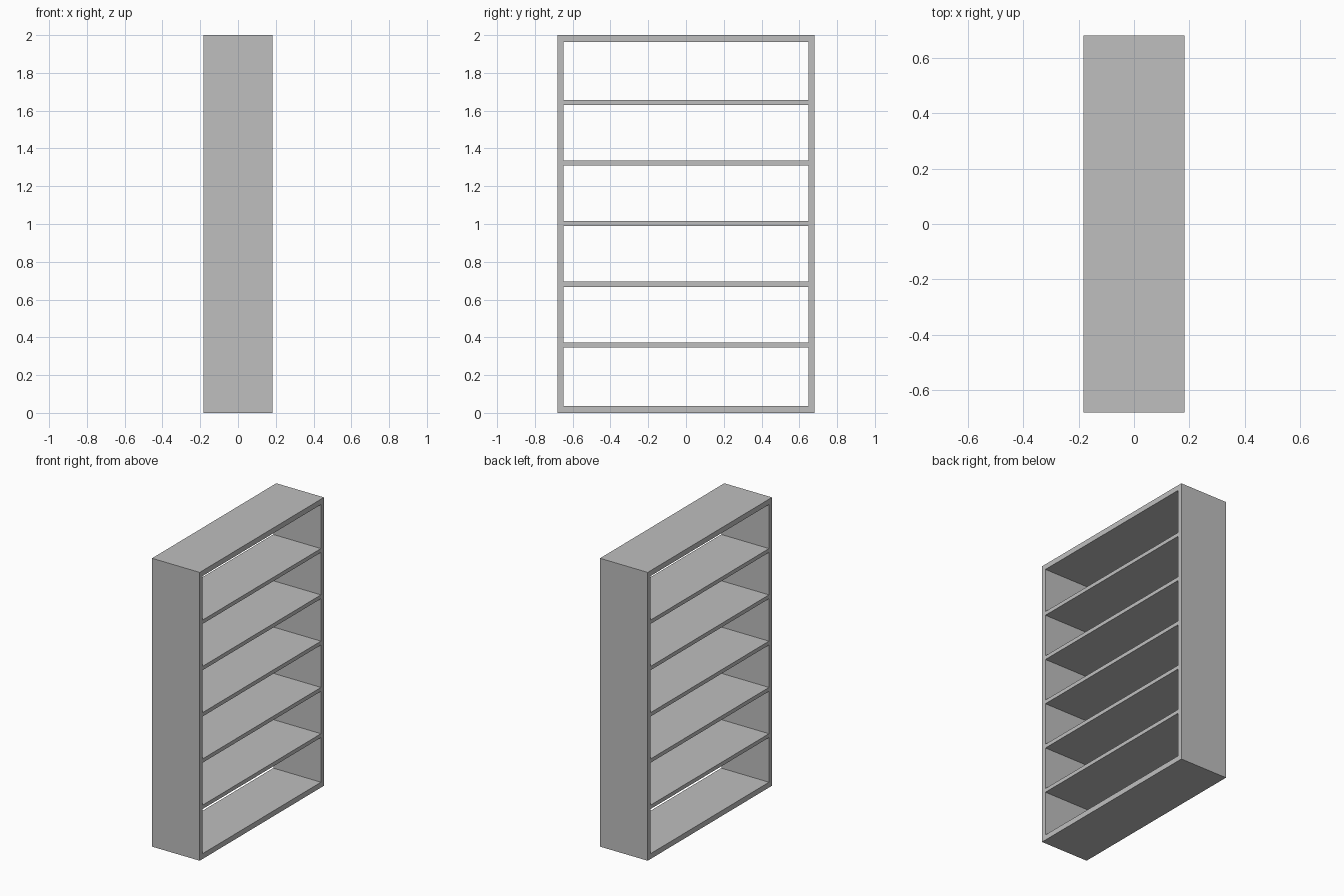
import bpy
import bmesh

# Remove the default cube
cube = bpy.data.objects.get("Cube")
if cube:
    bpy.data.objects.remove(cube, do_unlink=True)

HALF_DEPTH, HALF_WIDTH, HEIGHT = 0.183, 0.681, 2.0
SIDE, CAP, SHELF = 0.033, 0.037, 0.027
INNER = HALF_WIDTH - SIDE

grey = bpy.data.materials.new("plain grey")
grey.use_nodes = True
colour = (0.52, 0.52, 0.52, 1)
grey.diffuse_color = colour
grey.node_tree.nodes["Principled BSDF"].inputs["Base Color"].default_value = colour


def finish(name, bm):
    mesh = bpy.data.meshes.new(name)
    bmesh.ops.recalc_face_normals(bm, faces=bm.faces)
    bm.to_mesh(mesh)
    bm.free()
    mesh.materials.append(grey)
    obj = bpy.data.objects.new(name, mesh)
    bpy.context.collection.objects.link(obj)
    return obj


def rectangle(bm, half_y, low, high):
    corners = ((-half_y, low), (half_y, low), (half_y, high), (-half_y, high))
    return [bm.verts.new((-HALF_DEPTH, y, z)) for y, z in corners]


# Outer frame: a rectangular ring extruded through the depth, open on both faces
bm = bmesh.new()
outer = rectangle(bm, HALF_WIDTH, 0, HEIGHT)
inner = rectangle(bm, INNER, CAP, HEIGHT - CAP)
ring = []
for i in range(4):
    j = (i + 1) % 4
    ring.append(bm.faces.new((outer[i], outer[j], inner[j], inner[i])))
extruded = bmesh.ops.extrude_face_region(bm, geom=ring, use_keep_orig=True)
moved = [v for v in extruded["geom"] if isinstance(v, bmesh.types.BMVert)]
bmesh.ops.translate(bm, verts=moved, vec=(2 * HALF_DEPTH, 0, 0))
finish("frame", bm)

# Five evenly spaced shelves between the side panels
for i in range(5):
    bm = bmesh.new()
    bmesh.ops.create_cube(bm, size=1)
    bmesh.ops.scale(bm, verts=bm.verts, vec=(2 * HALF_DEPTH, 2 * INNER, SHELF))
    shelf = finish(f"shelf_{i + 1}", bm)
    shelf.location.z = 1.002 + (i - 2) * 0.321
